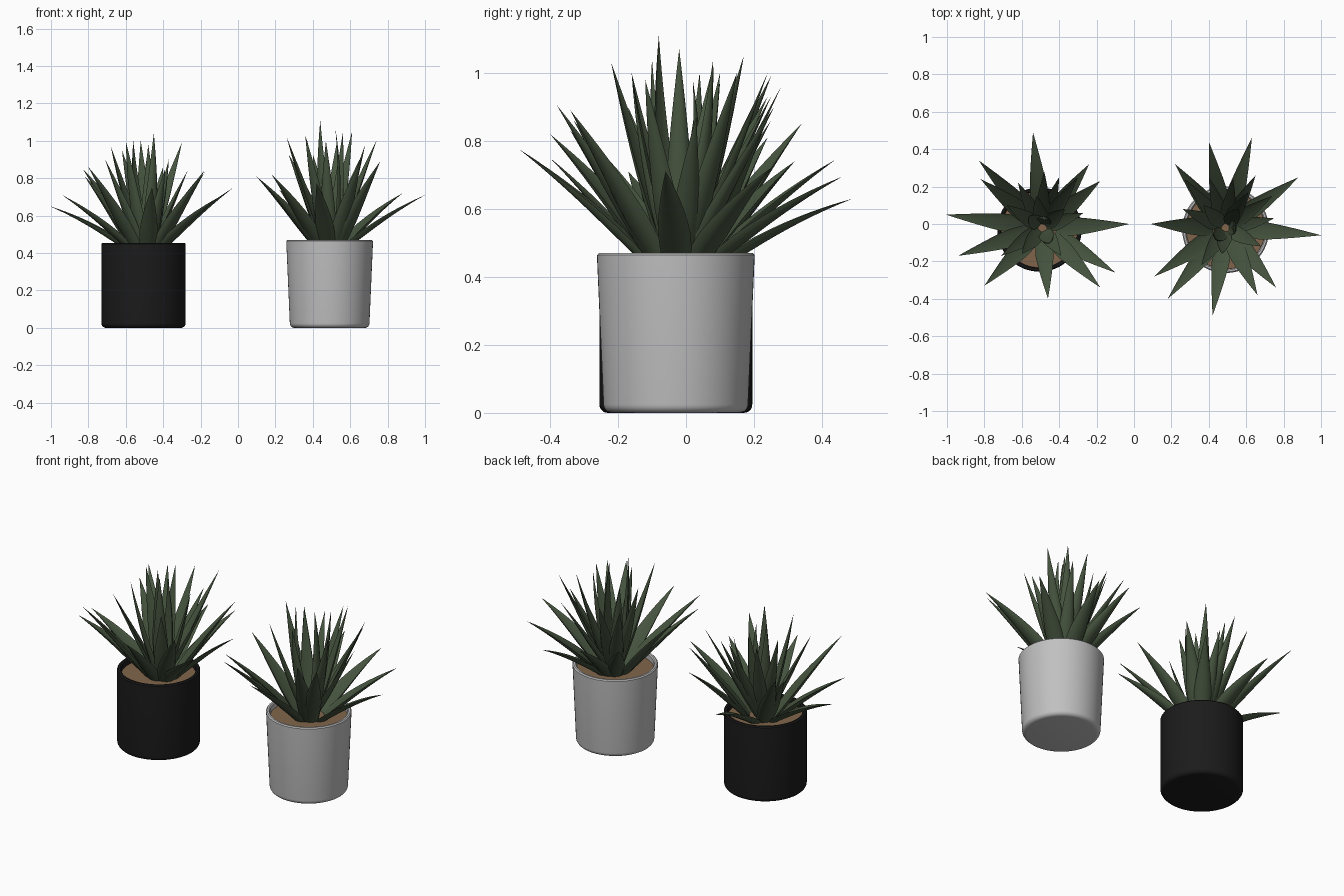
import bpy
import bmesh
import math
from mathutils import Vector

cube = bpy.data.objects.get("Cube")
if cube:
    bpy.data.objects.remove(cube, do_unlink=True)


def make_material(name, rgb):
    mat = bpy.data.materials.new(name)
    mat.use_nodes = True
    colour = (*rgb, 1.0)
    mat.diffuse_color = colour
    mat.node_tree.nodes["Principled BSDF"].inputs["Base Color"].default_value = colour
    return mat


leaf_green = make_material("leaf green", (0.062, 0.09, 0.05))
black_glaze = make_material("black glaze", (0.011, 0.011, 0.011))
grey_glaze = make_material("pale grey glaze", (0.53, 0.53, 0.53))
soil_brown = make_material("soil brown", (0.22, 0.13, 0.07))


def finish(bm, name, mat, location, sharp_angle=40):
    bmesh.ops.remove_doubles(bm, verts=bm.verts, dist=0.0001)
    bmesh.ops.recalc_face_normals(bm, faces=bm.faces)
    mesh = bpy.data.meshes.new(name)
    bm.to_mesh(mesh)
    bm.free()
    mesh.materials.append(mat)
    obj = bpy.data.objects.new(name, mesh)
    obj.location = location
    bpy.context.collection.objects.link(obj)
    bpy.ops.object.select_all(action="DESELECT")
    obj.select_set(True)
    bpy.context.view_layer.objects.active = obj
    bpy.ops.object.shade_smooth_by_angle(angle=math.radians(sharp_angle))
    return obj


def lathe(name, profile, mat, location, steps=64):
    """Spin a (radius, height) profile about the vertical axis."""
    bm = bmesh.new()
    verts = [bm.verts.new((r, 0, z)) for r, z in profile]
    edges = [bm.edges.new(pair) for pair in zip(verts, verts[1:])]
    bmesh.ops.spin(bm, geom=verts + edges, axis=(0, 0, 1), cent=(0, 0, 0),
                   angle=math.tau, steps=steps, use_merge=True)
    return finish(bm, name, mat, location)


def make_pot(side, x, bottom, top, height, mat):
    place = (x, -0.03, 0)
    bevel, wall, lip = 0.025, 0.022, 0.006
    soil_z = height - 0.035
    profile = [(0, 0)]
    # Rounded foot
    for i in range(6):
        a = math.pi / 2 * i / 5
        profile.append((bottom - bevel + bevel * math.sin(a),
                        bevel - bevel * math.cos(a)))
    # Outer wall, softened lip and inner wall
    profile += [(top, height - lip), (top - lip, height),
                (top - wall + lip, height), (top - wall, height - lip),
                (top - wall, soil_z - 0.05), (0, soil_z - 0.05)]
    lathe(side + "_pot", profile, mat, place)
    # Soil disc just below the rim
    lathe(side + "_soil", [(0, soil_z), (top - wall + 0.002, soil_z)],
          soil_brown, place)
    return soil_z


def add_leaf(bm, tip, base_z, base_radius, width, rings=12, around=10):
    """Loft a pointed, channelled blade from the crown to its tip."""
    tip = Vector(tip)
    outward = Vector((tip.x, tip.y, 0)).normalized()
    side = Vector((0, 0, 1)).cross(outward)
    start = outward * base_radius + Vector((0, 0, base_z))
    span = tip - start
    # Low leaves arch over, steep leaves stay nearly straight
    arch = 0.1 * outward.dot(span.normalized()) - 0.045
    middle = (start + tip) / 2 + span.normalized().cross(side) * arch
    loops = []
    for k in range(rings):
        t = k / rings
        centre = start * (1 - t) ** 2 + middle * 2 * t * (1 - t) + tip * t * t
        along = ((middle - start) * (1 - t) + (tip - middle) * t).normalized()
        up = along.cross(side)
        # Widest about a third of the way along, then tapering to a point
        if t < 0.33:
            w = width * (0.85 + 0.15 * math.sin(t / 0.33 * math.pi / 2))
        else:
            w = width * (1 - ((t - 0.33) / 0.67) ** 1.3)
        loop = []
        for i in range(around):
            a = math.tau * i / around
            depth = -0.06 if math.sin(a) > 0 else 0.3
            loop.append(bm.verts.new(centre + side * (w / 2 * math.cos(a))
                                     + up * (w * (depth * math.sin(a) + 0.1))))
        loops.append(loop)
    point = bm.verts.new(tip)
    bm.faces.new(loops[0])
    for a, b in zip(loops, loops[1:]):
        for i in range(around):
            j = (i + 1) % around
            bm.faces.new((a[i], a[j], b[j], b[i]))
    for i in range(around):
        bm.faces.new((loops[-1][i], loops[-1][(i + 1) % around], point))


def make_plant(side, x, soil_z, outer_tips, inner_tips):
    bm = bmesh.new()
    for tip in outer_tips:
        add_leaf(bm, tip, soil_z - 0.025, 0.055, 0.096)
    for tip in inner_tips:
        add_leaf(bm, tip, soil_z - 0.01, 0.02, 0.08)
    finish(bm, side + "_plant_leaves", leaf_green, (x, -0.02, 0), 60)


# Black pot with its plant; leaf tips are measured from the crown
soil = make_pot("right", -0.505, 0.225, 0.225, 0.455, black_glaze)
make_plant(
    "right", -0.49, soil,
    [(-0.515, 0.07, 0.65), (-0.34, 0.36, 0.85), (-0.05, 0.51, 0.63),
     (0.25, 0.34, 0.74), (0.31, 0.25, 0.84), (0.465, 0.02, 0.75),
     (0.39, -0.24, 0.7), (0.31, -0.32, 0.83), (0.03, -0.38, 0.75),
     (-0.31, -0.31, 0.86), (-0.45, -0.15, 0.71), (-0.33, 0.26, 0.81)],
    [(-0.19, 0.12, 0.97), (-0.22, -0.15, 0.9), (-0.11, -0.14, 1.0),
     (-0.07, 0.06, 1.0), (-0.03, 0.17, 1.0), (0.01, 0.04, 0.98),
     (0.04, -0.08, 1.04), (0.19, 0.27, 0.99), (0.1, -0.15, 0.85),
     (0.01, 0.3, 0.96), (0.12, 0.1, 0.9), (-0.13, 0.24, 0.95),
     (0.09, 0.27, 0.86), (0.22, 0.08, 0.84)])

# Pale grey tapered pot with its plant
soil = make_pot("left", 0.49, 0.213, 0.232, 0.47, grey_glaze)
make_plant(
    "left", 0.49, soil,
    [(-0.4, 0.02, 0.82), (-0.27, 0.34, 0.74), (-0.09, 0.46, 0.745),
     (0.14, 0.48, 0.695), (0.39, 0.27, 0.72), (0.51, -0.04, 0.71),
     (0.27, -0.32, 0.89), (0.17, -0.36, 0.905), (-0.07, -0.47, 0.775),
     (-0.31, -0.38, 0.82), (-0.38, -0.26, 0.8)],
    [(-0.23, 0.1, 1.02), (-0.22, 0.26, 0.93), (-0.13, -0.2, 1.03),
     (-0.05, -0.06, 1.11), (0.03, 0.0, 1.07), (0.07, 0.1, 1.04),
     (0.12, 0.19, 1.05), (0.25, 0.17, 1.0), (0.19, -0.1, 0.98),
     (0.04, 0.26, 1.0), (-0.02, -0.14, 1.0), (-0.12, 0.12, 1.0),
     (0.16, 0.28, 0.9), (-0.09, 0.27, 0.93), (0.26, 0.05, 0.87)])
